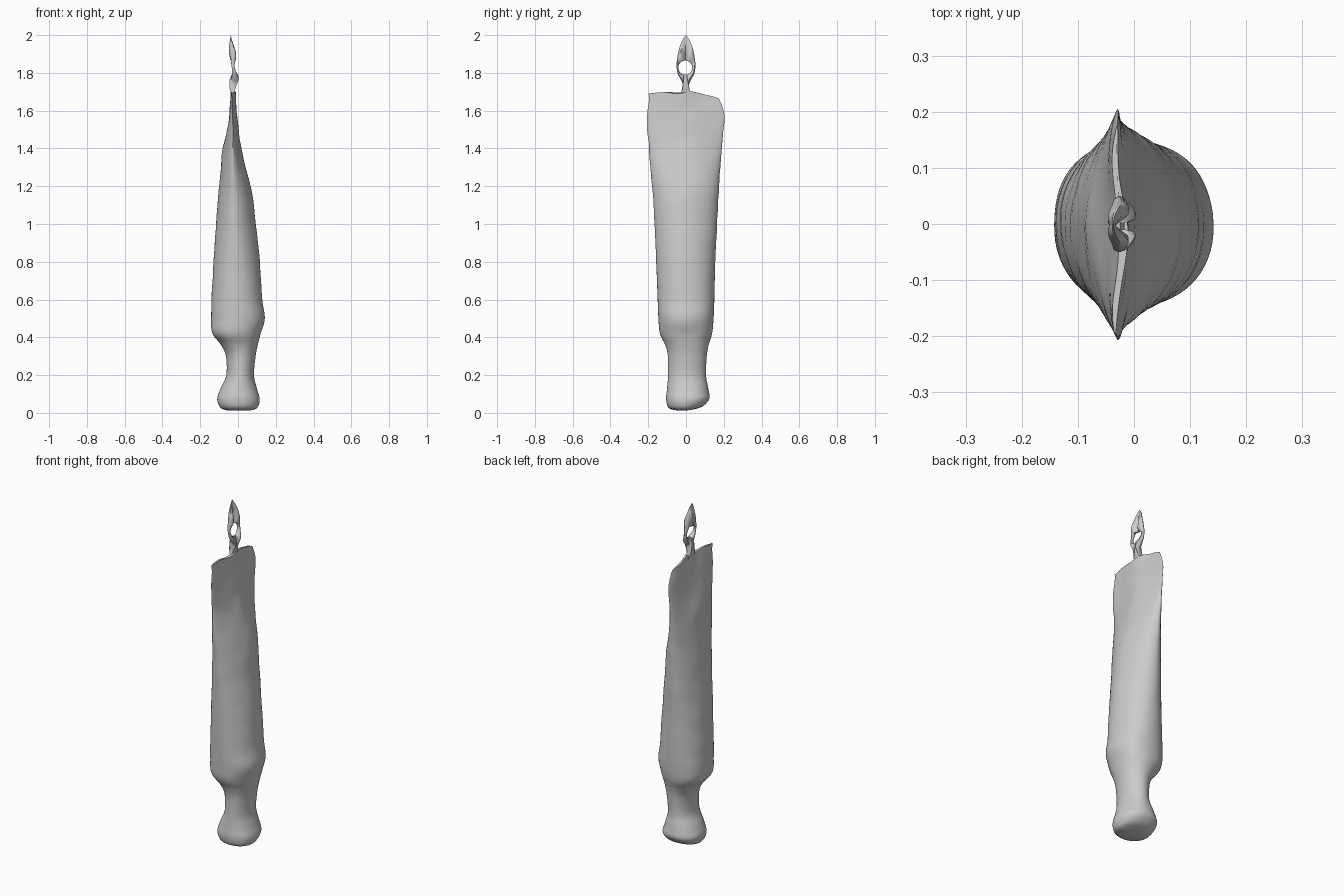
import bpy, bmesh, math
from mathutils import Vector, noise

cube = bpy.data.objects.get("Cube")
if cube:
    bpy.data.objects.remove(cube, do_unlink=True)

grey = bpy.data.materials.new("plain grey")
grey.use_nodes = True
grey.diffuse_color = (0.6, 0.6, 0.6, 1)
grey.node_tree.nodes["Principled BSDF"].inputs["Base Color"].default_value = (0.6, 0.6, 0.6, 1)


def make_object(name, bm, angle):
    bmesh.ops.recalc_face_normals(bm, faces=bm.faces)
    mesh = bpy.data.meshes.new(name)
    bm.to_mesh(mesh)
    bm.free()
    obj = bpy.data.objects.new(name, mesh)
    bpy.context.collection.objects.link(obj)
    mesh.materials.append(grey)
    bpy.ops.object.select_all(action='DESELECT')
    obj.select_set(True)
    bpy.context.view_layer.objects.active = obj
    bpy.ops.object.shade_smooth_by_angle(angle=math.radians(angle))
    return obj


def spline(rows, steps):
    """Catmull-Rom interpolation through rows of numbers."""
    out = []
    for i in range(len(rows) - 1):
        p0, p1, p2, p3 = (rows[min(max(i + k, 0), len(rows) - 1)] for k in (-1, 0, 1, 2))
        for s in range(steps):
            t = s / steps
            out.append([b + 0.5 * t * (c - a + t * (2*a - 5*b + 4*c - d + t * (3*(b - c) + d - a)))
                        for a, b, c, d in zip(p0, p1, p2, p3)])
    return out + [list(rows[-1])]


def bridge(bm, a, b):
    for i in range(len(a)):
        j = (i + 1) % len(a)
        bm.faces.new((a[i], a[j], b[j], b[i]))


def spow(v, p):
    return math.copysign(abs(v) ** p, v)


# Each section: z, x min, x max, y min, y max, squareness (2 = ellipse, lower = lens)
CAP_AND_NECK = [
    (0.012, -0.05, 0.06, -0.04, 0.04, 2.0),
    (0.025, -0.09, 0.10, -0.09, 0.09, 2.2),
    (0.07, -0.11, 0.115, -0.105, 0.124, 2.2),
    (0.13, -0.092, 0.10, -0.10, 0.118, 2.1),
    (0.20, -0.062, 0.085, -0.095, 0.106, 2.0),
    (0.30, -0.064, 0.093, -0.096, 0.11, 2.0),
    (0.36, -0.09, 0.105, -0.11, 0.12, 2.1),
]
TUBE = [
    (0.42, -0.135, 0.12, -0.138, 0.138, 2.2),
    (0.50, -0.144, 0.14, -0.146, 0.146, 2.2),
    (0.60, -0.14, 0.13, -0.15, 0.15, 2.1),
    (0.80, -0.13, 0.115, -0.158, 0.155, 2.0),
    (1.00, -0.116, 0.095, -0.166, 0.164, 1.9),
    (1.20, -0.10, 0.068, -0.18, 0.175, 1.8),
    (1.40, -0.08, 0.016, -0.195, 0.19, 1.6),
    (1.54, -0.052, -0.005, -0.207, 0.204, 1.6),
    (1.62, -0.042, -0.012, -0.20, 0.20, 1.6),
    (1.69, -0.034, -0.018, -0.198, 0.175, 1.6),
]

# Squeezed tube, round at the neck and pressed flat at the top fold
bm = bmesh.new()
N = 64
rings = []
for z, x0, x1, y0, y1, n in spline(CAP_AND_NECK + TUBE, 6):
    flat = min(max((z - 0.6) / 0.9, 0), 1)
    seam = (1 - flat) * (x0 + x1) / 2 - flat * 0.028
    cy = (y0 + y1) / 2
    ring = []
    for k in range(N):
        a = 2 * math.pi * k / N
        c, s = spow(math.cos(a), 2 / n), spow(math.sin(a), 2 / n)
        x = seam + c * ((x1 - seam) if c > 0 else (seam - x0))
        y = cy + s * (y1 - y0) / 2
        # Shallow dents, a wavy fold and an uneven top edge
        dent = 0.004 * noise.noise(Vector((x * 9, y * 9, z * 9))) if z > 0.4 else 0
        x += dent * c + 0.007 * math.sin(y * 22 + z * 5) * max(0, (z - 1.35) / 0.34)
        y += 0.006 * s * noise.noise(Vector((3.3, s, z * 14))) * flat
        top = max(0, (z - 1.5) / 0.19)
        zz = z + top * (0.01 - 0.22 * max(0, y - 0.02) - 0.05 * max(0, -y)
                        + 0.012 * noise.noise(Vector((1.7, y * 22, 0.4))))
        zz += 0.16 * max(0, y) * max(0, 1 - z / 0.1)
        ring.append(bm.verts.new((x, y, zz)))
    rings.append(ring)
for a, b in zip(rings, rings[1:]):
    bridge(bm, a, b)
bm.faces.new(rings[0])
bm.faces.new(rings[-1])
make_object("squeezed_tube", bm, 50)

# Hanging eyelet: an outline (y, z, x, half thickness) wrapped round a hole
OUTLINE = [
    (0.0, 2.0, -0.034, 0.005), (0.018, 1.975, -0.033, 0.012), (0.036, 1.93, -0.030, 0.016),
    (0.046, 1.88, -0.025, 0.012), (0.050, 1.835, -0.022, 0.008), (0.043, 1.795, -0.022, 0.012),
    (0.028, 1.765, -0.020, 0.018), (0.017, 1.74, -0.020, 0.018), (0.020, 1.70, -0.024, 0.017),
    (0.028, 1.67, -0.026, 0.012),
]
half = spline(OUTLINE, 4)
outline = half + [(-y, z, x, t) for y, z, x, t in reversed(half[1:])]
HOLE_Y, HOLE_Z, HOLE_R = -0.004, 1.828, 0.037
bm = bmesh.new()
loops = []
total = len(outline)
for i, (y, z, x, t) in enumerate(outline):
    # Spread the hole points by direction; the stem points share the bottom arc
    a = math.atan2(y, z - HOLE_Z)
    hy, hz = HOLE_Y + HOLE_R * math.sin(a), HOLE_Z + HOLE_R * math.cos(a)
    x += 0.004 * math.sin(z * 40)
    loop = []
    for u, h in ((0, 0.15), (0.3, 1), (0.7, 1), (1, 0.35), (1, -0.35), (0.7, -1), (0.3, -1), (0, -0.15)):
        loop.append(bm.verts.new((x + h * t, y + (hy - y) * u, z + (hz - z) * u)))
    loops.append(loop)
for i in range(total):
    bridge(bm, loops[i], loops[(i + 1) % total])
make_object("hanging_eyelet", bm, 50)
